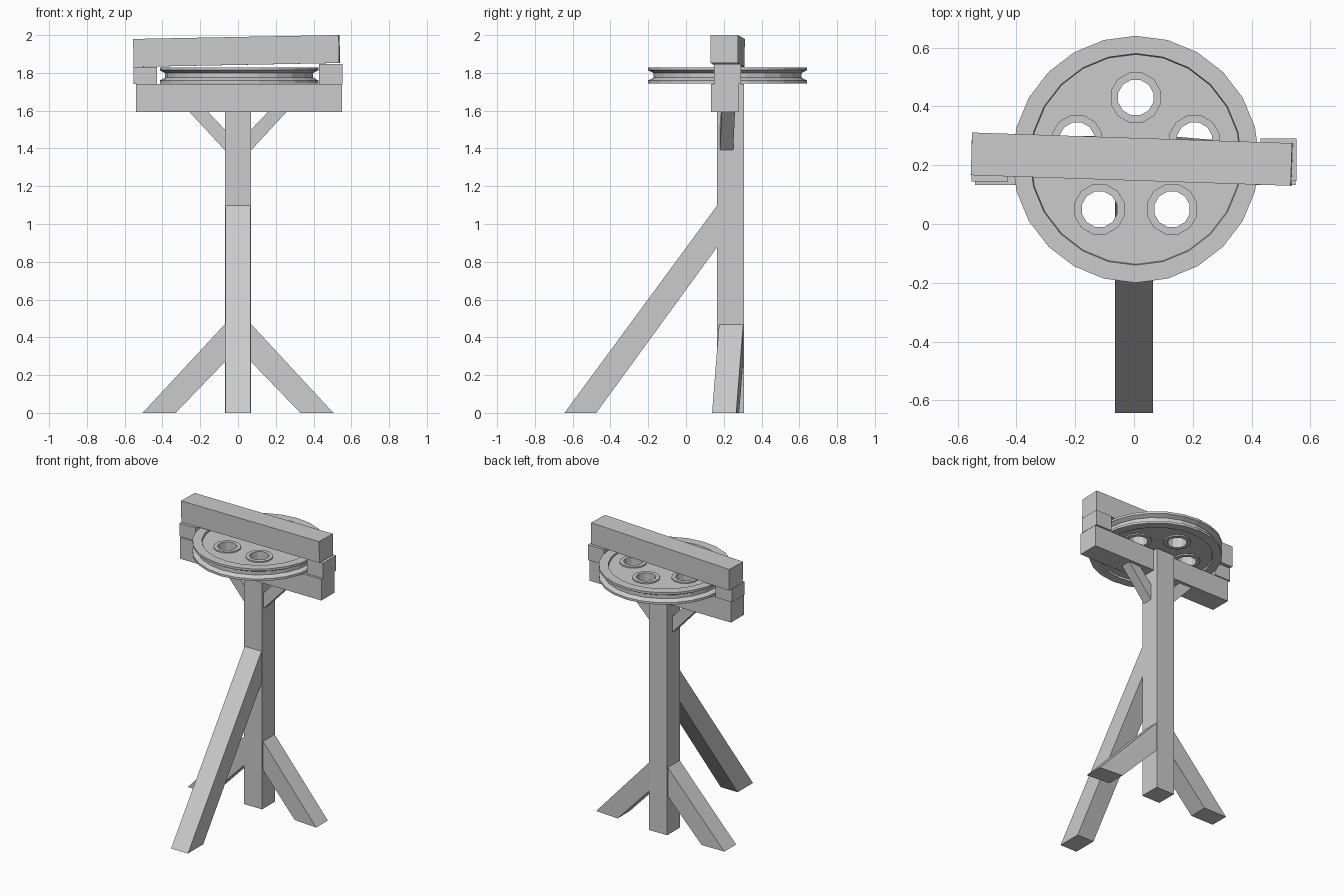
import bpy, bmesh, math
from mathutils import Matrix, Vector

if "Cube" in bpy.data.objects:
    bpy.data.objects.remove(bpy.data.objects["Cube"])


def finish(name, bm):
    bmesh.ops.remove_doubles(bm, verts=bm.verts, dist=1e-5)
    bmesh.ops.recalc_face_normals(bm, faces=bm.faces)
    me = bpy.data.meshes.new(name)
    bm.to_mesh(me)
    bm.free()
    ob = bpy.data.objects.new(name, me)
    bpy.context.collection.objects.link(ob)
    return ob


def box(name, x, y, z, tilt=0, yaw=0):
    """Timber block from its ranges, optionally knocked slightly askew."""
    size = [b - a for a, b in (x, y, z)]
    mid = Vector([(a + b) / 2 for a, b in (x, y, z)])
    m = (Matrix.Translation(mid) @ Matrix.Rotation(math.radians(yaw), 4, 'Z')
         @ Matrix.Rotation(math.radians(tilt), 4, 'Y') @ Matrix.Diagonal((*size, 1)))
    bm = bmesh.new()
    bmesh.ops.create_cube(bm, size=1, matrix=m)
    return finish(name, bm)


def brace(name, outline, near, far, turn=0, flip=1, skew=0):
    """Side outline (out, z) given width; 'skew' slides it sideways as it goes out."""
    bm = bmesh.new()
    rings = []
    for w in (near, far):
        ring = []
        for u, z in outline:
            s = w + skew * (u - 0.07)
            ring.append(bm.verts.new((s, u, z) if turn else (flip * u, s, z)))
        rings.append(ring)
    bm.faces.new(rings[0])
    bm.faces.new(rings[1])
    n = len(outline)
    for i in range(n):
        j = (i + 1) % n
        bm.faces.new((rings[0][i], rings[0][j], rings[1][j], rings[1][i]))
    return finish(name, bm)


def lathe(name, profile, sides, centre, closed=False, phase=0):
    """Revolve an (r, z) profile about a vertical axis."""
    bm = bmesh.new()
    cols = []
    for k in range(sides):
        a = 2 * math.pi * k / sides + phase
        cols.append([bm.verts.new((centre[0] + r * math.cos(a), centre[1] + r * math.sin(a), z))
                     for r, z in profile])
    n = len(profile)
    for k in range(sides):
        a, b = cols[k], cols[(k + 1) % sides]
        for i in range(n if closed else n - 1):
            j = (i + 1) % n
            bm.faces.new((a[i], b[i], b[j], a[j]))
    return finish(name, bm)


# Post and lower crossbeam
box("post", (-0.07, 0.07), (0.165, 0.307), (0, 1.74))
box("lower_beam", (-0.54, 0.55), (0.132, 0.277), (1.594, 1.742))

# Spacer blocks and the crooked upper beam
box("left_spacer", (-0.553, -0.428), (0.145, 0.285), (1.742, 1.832))
box("right_spacer", (0.43, 0.552), (0.147, 0.29), (1.742, 1.848))
box("upper_beam", (-0.552, 0.537), (0.148, 0.293), (1.842, 1.99), tilt=-1.1, yaw=-1.9)

# Ground legs
leg = [(0.06, 0.48), (0.505, 0), (0.33, 0), (0.06, 0.28)]
brace("right_leg", leg, 0.175, 0.303, skew=-0.085)
brace("left_leg", leg, 0.17, 0.3, flip=-1)
front = [(0.17, 1.105), (-0.643, 0), (-0.475, 0), (0.17, 0.885)]
brace("front_leg", front, -0.065, 0.065, turn=1)

# Small braces under the crossbeam
small = [(0.06, 1.38), (0.263, 1.6), (0.165, 1.6), (0.06, 1.49)]
brace("right_brace", small, 0.18, 0.25, skew=0.05)
brace("left_brace", small, 0.18, 0.25, flip=-1, skew=0.05)

# Grooved wheel with a recessed web
c = (0.006, 0.22)
mid = 1.787
half = [(0, 0.029), (0.357, 0.029), (0.36, 0.042), (0.42, 0.042), (0.42, 0.027), (0.392, 0.012)]
profile = [(r, mid + h) for r, h in half] + [(r, mid - h) for r, h in reversed(half)]
wheel = lathe("wheel", profile, 24, c)

# Five round holes through the web, each with a raised collar
ring = [(0.062, mid - 0.038), (0.088, mid - 0.038), (0.088, mid + 0.038), (0.062, mid + 0.038)]
for k in range(5):
    a = math.radians(90 + 72 * k)
    p = (c[0] + 0.21 * math.cos(a), c[1] + 0.21 * math.sin(a))
    plug = [(0, mid - 0.1), (0.075, mid - 0.1), (0.075, mid + 0.1), (0, mid + 0.1)]
    cutter = lathe("hole_cutter", plug, 12, p, phase=math.radians(15))
    cutter.hide_render = True
    mod = wheel.modifiers.new("hole", 'BOOLEAN')
    mod.operation = 'DIFFERENCE'
    mod.solver = 'EXACT'
    mod.object = cutter
    bpy.context.view_layer.objects.active = wheel
    bpy.ops.object.modifier_apply(modifier=mod.name)
    bpy.data.objects.remove(cutter)
    lathe("hole_collar", ring, 12, p, closed=True, phase=math.radians(15))
